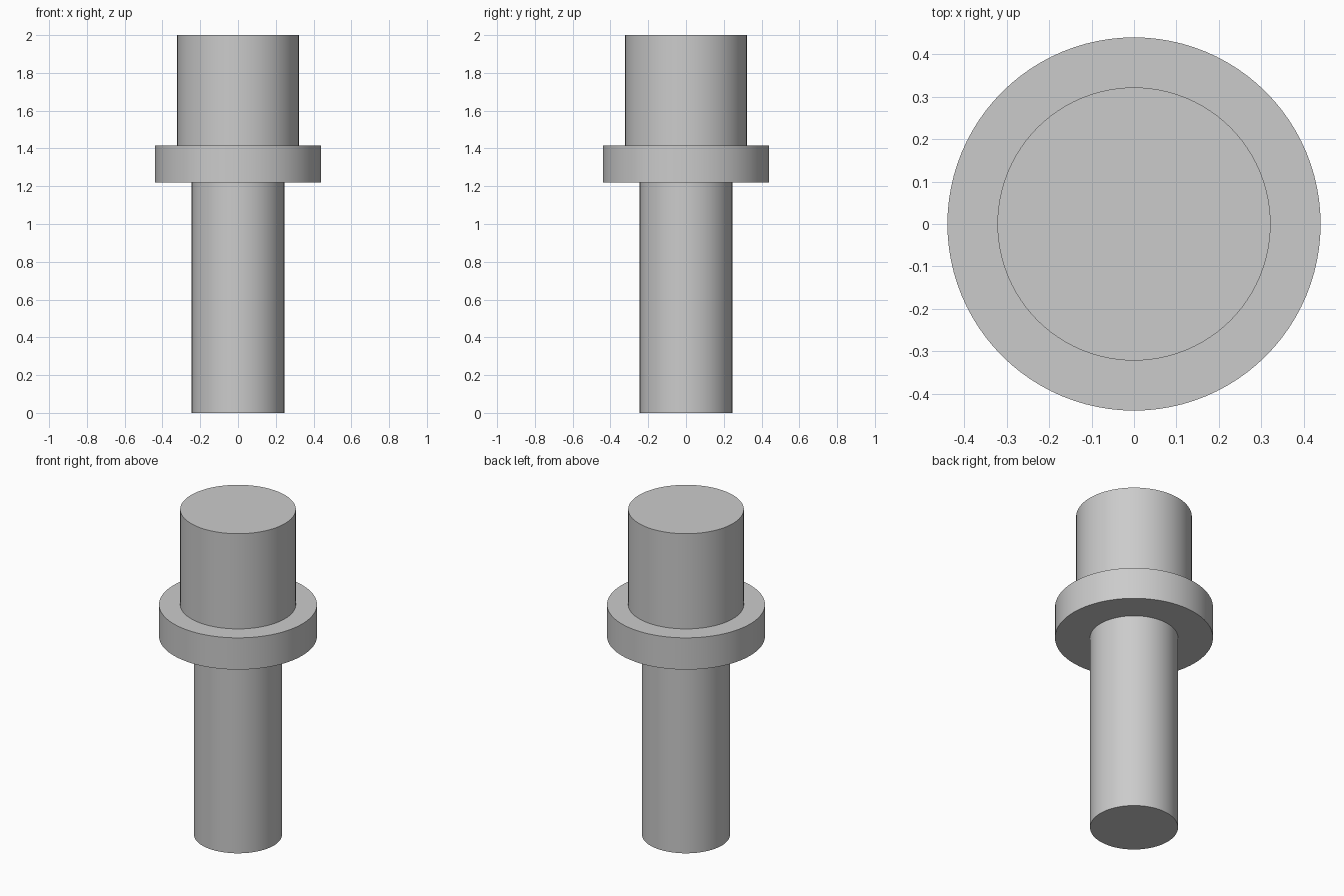
import bpy, bmesh, math
from mathutils import Vector

SEGMENTS = 96

cube = bpy.data.objects.get("Cube")
if cube:
    bpy.data.objects.remove(cube, do_unlink=True)

# Plain grey metal
grey = bpy.data.materials.new("light_grey")
grey.use_nodes = True
colour = (0.6, 0.6, 0.6, 1)
grey.diffuse_color = colour
grey.node_tree.nodes["Principled BSDF"].inputs["Base Color"].default_value = colour

SHANK_R, COLLAR_R, HEAD_R = 0.245, 0.44, 0.322
COLLAR_BOTTOM, COLLAR_TOP, TOP = 1.22, 1.415, 2.0

# Half outline of the pin: shank, collar, head
profile = [
    (SHANK_R, 0), (SHANK_R, COLLAR_BOTTOM),
    (COLLAR_R, COLLAR_BOTTOM), (COLLAR_R, COLLAR_TOP),
    (HEAD_R, COLLAR_TOP), (HEAD_R, TOP),
]


def lathe(name, outline, material):
    """Turn an outline around z and close both ends with flat caps."""
    bm = bmesh.new()
    rings = []
    for radius, z in outline:
        ring = []
        for i in range(SEGMENTS):
            a = math.tau * i / SEGMENTS
            ring.append(bm.verts.new(Vector((radius * math.cos(a), radius * math.sin(a), z))))
        rings.append(ring)
    for low, high in zip(rings, rings[1:]):
        for i in range(SEGMENTS):
            j = (i + 1) % SEGMENTS
            bm.faces.new((low[i], low[j], high[j], high[i]))
    bm.faces.new(rings[0][::-1])
    bm.faces.new(rings[-1])
    bmesh.ops.recalc_face_normals(bm, faces=bm.faces)
    mesh = bpy.data.meshes.new(name)
    bm.to_mesh(mesh)
    bm.free()
    mesh.materials.append(material)
    obj = bpy.data.objects.new(name, mesh)
    bpy.context.collection.objects.link(obj)
    return obj


pin = lathe("collared_pin", profile, grey)

# Smooth walls with crisp rims
bpy.ops.object.select_all(action="DESELECT")
pin.select_set(True)
bpy.context.view_layer.objects.active = pin
bpy.ops.object.shade_smooth_by_angle(angle=math.radians(30))
